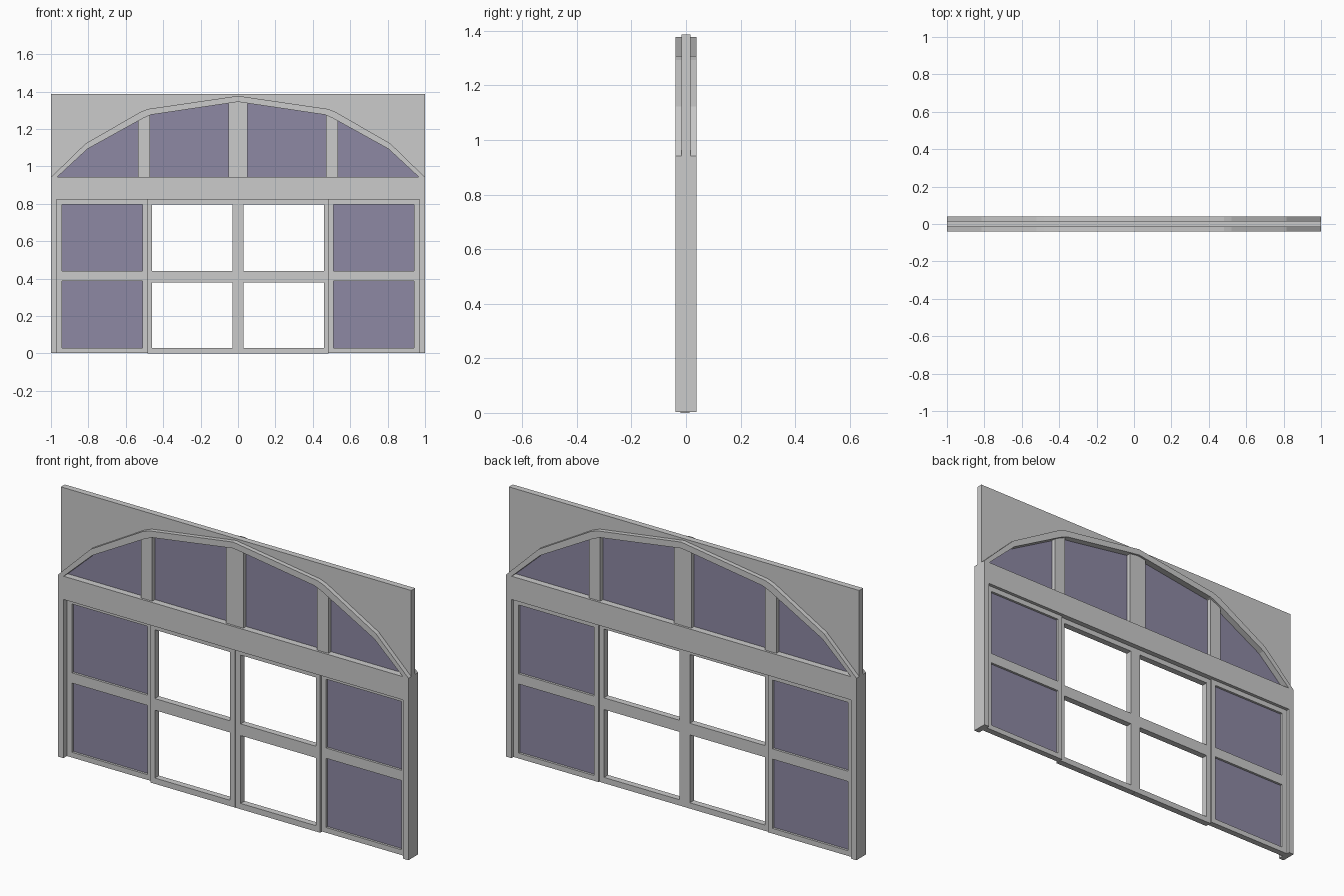
import bpy, bmesh

if "Cube" in bpy.data.objects:
    bpy.data.objects.remove(bpy.data.objects["Cube"])

glass = bpy.data.materials.new("glass")
glass.diffuse_color = (0.27, 0.25, 0.37, 1)
glass.use_nodes = True
glass.node_tree.nodes["Principled BSDF"].inputs["Base Color"].default_value = glass.diffuse_color


def extrude_faces(name, polys, y0, y1, mat=None):
    """Flat x/z polygons, welded together and extruded from y0 to y1."""
    bm = bmesh.new()
    for p in polys:
        bm.faces.new([bm.verts.new((x, y0, z)) for x, z in p])
    bmesh.ops.remove_doubles(bm, verts=bm.verts, dist=1e-5)
    ext = bmesh.ops.extrude_face_region(bm, geom=bm.faces[:], use_keep_orig=True)
    verts = [v for v in ext["geom"] if isinstance(v, bmesh.types.BMVert)]
    bmesh.ops.translate(bm, vec=(0, y1 - y0, 0), verts=verts)
    bmesh.ops.recalc_face_normals(bm, faces=bm.faces)
    me = bpy.data.meshes.new(name)
    bm.to_mesh(me)
    bm.free()
    ob = bpy.data.objects.new(name, me)
    bpy.context.collection.objects.link(ob)
    if mat:
        me.materials.append(mat)
    return ob


def rect(x0, x1, z0, z1):
    return [(x0, z0), (x1, z0), (x1, z1), (x0, z1)]


def lattice(name, xs, zs, holes, y0, y1):
    """Grid of cells with the listed (column, row) cells left open."""
    cells = [rect(xs[i], xs[i + 1], zs[j], zs[j + 1])
             for i in range(len(xs) - 1) for j in range(len(zs) - 1)
             if (i, j) not in holes]
    return extrude_faces(name, cells, y0, y1)


def mirrored(half):
    """Left half profile ending at x = 0, continued to the right."""
    return half + [(-x, z) for x, z in reversed(half[:-1])]


# Jambs and header
D = 0.039
lattice("outer_frame", [-1, -0.97, 0.97, 1], [0.003, 0.822, 0.942], {(1, 0)}, -D, D)

# Arched rim, spandrel panel behind it and fanlight glass
outer = mirrored([(-1, 0.942), (-0.815, 1.122), (-0.52, 1.292), (-0.48, 1.307), (0, 1.377)])
inner = mirrored([(-0.968, 0.942), (-0.805, 1.093), (-0.51, 1.256), (-0.465, 1.276), (0, 1.345)])
extrude_faces("arch_rim", [[outer[i], outer[i + 1], inner[i + 1], inner[i]]
                           for i in range(len(outer) - 1)], -D, D)
extrude_faces("spandrel_panel", [outer + [(1, 1.386), (-1, 1.386)]], -0.016, 0.016)
extrude_faces("fanlight_glass", [inner], -0.005, 0.005, glass)

# Fanlight mullions
for s, side in ((-1, "left"), (1, "right")):
    extrude_faces("mullion_" + side, [[(s * 0.535, 0.942), (s * 0.47, 0.942),
                                       (s * 0.47, 1.275), (s * 0.535, 1.245)]], -0.028, 0.028)
extrude_faces("mullion_centre", [[(-0.05, 0.942), (0.05, 0.942), (0.05, 1.34),
                                  (0, 1.347), (-0.05, 1.34)]], -0.028, 0.028)

# Sidelights with two panes each, set slightly back; open doors slightly forward
zs = [0.003, 0.03, 0.387, 0.44, 0.795, 0.825]
panes = {(1, 1), (1, 3)}
for s, side in ((-1, "left"), (1, "right")):
    xs = sorted(s * x for x in (0.484, 0.51, 0.94, 0.97))
    lattice("sidelight_" + side, xs, zs, panes, -0.01, 0.022)
    for n, (z0, z1) in enumerate(((0.03, 0.387), (0.44, 0.795))):
        extrude_faces(f"sidelight_glass_{side}_{n}",
                      [rect(xs[1], xs[2], z0, z1)], 0.002, 0.010, glass)
    dx = sorted(s * x for x in (0.001, 0.03, 0.46, 0.484))
    lattice("door_" + side, dx, [0, 0.03, 0.38, 0.44, 0.795, 0.822], panes, -0.021, 0.012)
